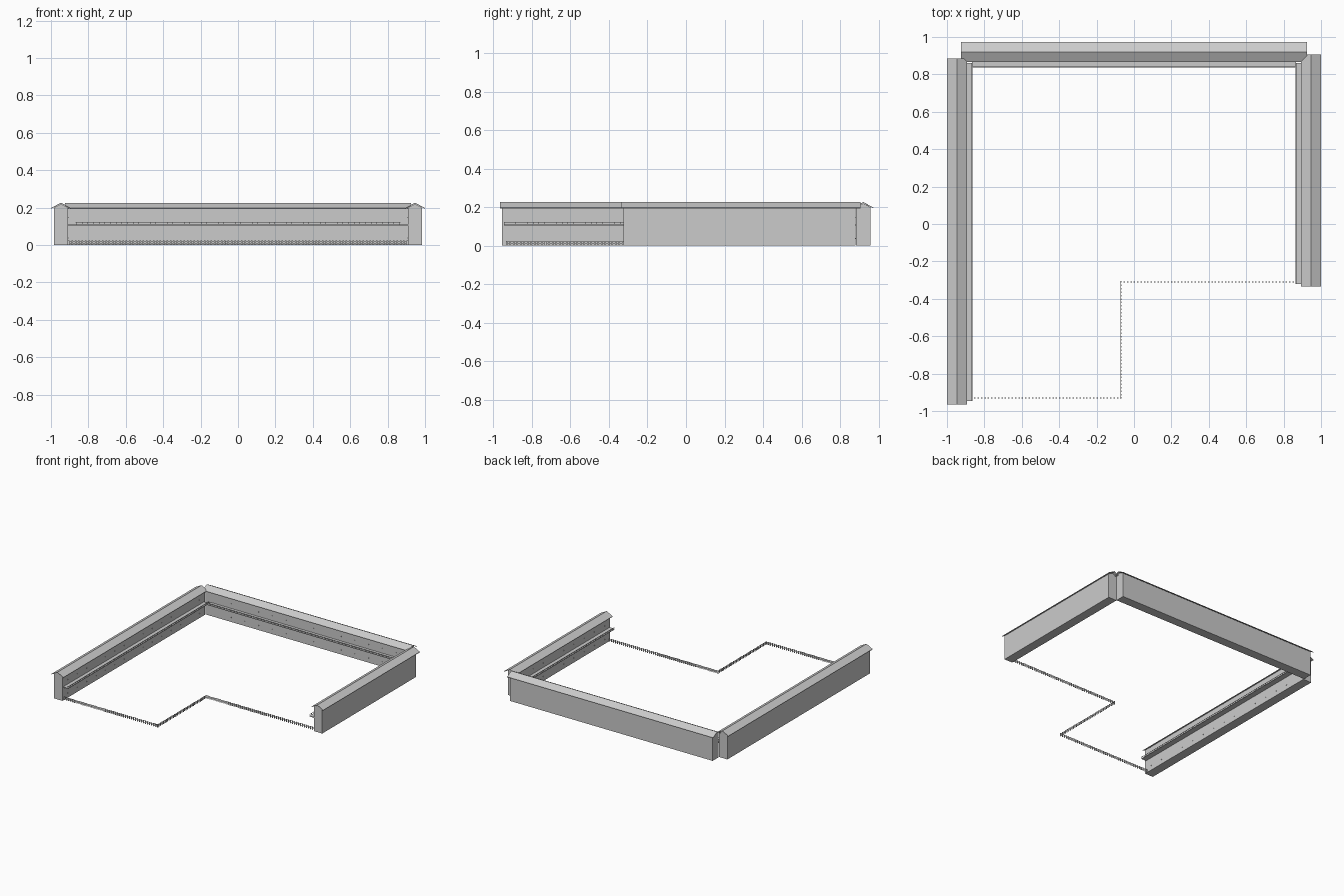
import bpy, bmesh
from mathutils import Matrix, Vector

if "Cube" in bpy.data.objects:
    bpy.data.objects.remove(bpy.data.objects["Cube"])


def make_object(name, bm, matrix=None):
    if matrix is not None:
        bm.transform(matrix)
    bmesh.ops.recalc_face_normals(bm, faces=bm.faces[:])
    mesh = bpy.data.meshes.new(name)
    bm.to_mesh(mesh)
    bm.free()
    ob = bpy.data.objects.new(name, mesh)
    bpy.context.collection.objects.link(ob)
    return ob


def box(bm, lo, hi):
    lo, hi = Vector(lo), Vector(hi)
    m = Matrix.Translation((lo + hi) / 2) @ Matrix.Diagonal((*(hi - lo), 1))
    bmesh.ops.create_cube(bm, size=1, matrix=m)


def extrude_profile(bm, profile, y0, y1):
    # closed x-z outline swept along y
    face = bm.faces.new([bm.verts.new((x, y0, z)) for x, z in profile])
    geo = bmesh.ops.extrude_face_region(bm, geom=[face])["geom"]
    bmesh.ops.translate(bm, vec=(0, y1 - y0, 0),
                        verts=[v for v in geo if isinstance(v, bmesh.types.BMVert)])


def wing(name, matrix, wall, roof, deck):
    """Wing along local y, ridge on x = 0, courtyard on the +x side."""
    # two stacked storeys, upper one with gable ends
    bm = bmesh.new()
    box(bm, (-.0375, wall[0], 0), (.0375, wall[1], .105))
    make_object(name + "_lower_storey", bm, matrix)
    bm = bmesh.new()
    extrude_profile(bm, [(-.0375, .105), (.0375, .105), (.0375, .2),
                         (0, .220), (-.0375, .2)], *wall)
    make_object(name + "_upper_storey", bm, matrix)

    # thin pitched roof
    bm = bmesh.new()
    extrude_profile(bm, [(-.0535, .198), (0, .226), (.0535, .198),
                         (.0535, .194), (0, .222), (-.0535, .194)], *roof)
    make_object(name + "_roof", bm, matrix)

    # balcony deck and railing
    bm = bmesh.new()
    box(bm, (.0375, deck[0], .105), (.082, deck[1], .110))
    make_object(name + "_balcony", bm, matrix)
    bm = bmesh.new()
    box(bm, (.079, deck[0], .1195), (.082, deck[1], .122))
    n = int((deck[1] - deck[0]) / .03)
    for i in range(n + 1):
        y = deck[0] + .001 + (deck[1] - deck[0] - .002) * i / n
        box(bm, (.0795, y - .001, .110), (.0815, y + .001, .1195))
    make_object(name + "_railing", bm, matrix)

    # door knobs on both floors
    bm = bmesh.new()
    n = int((deck[1] - deck[0]) / .12)
    for i in range(n):
        y = deck[0] + (deck[1] - deck[0]) * (i + .5) / n
        for z in (.035, .145):
            box(bm, (.0375, y - .002, z), (.0405, y + .002, z + .005))
    make_object(name + "_door_knobs", bm, matrix)


# three wings round the courtyard
wing("left_wing", Matrix.Translation((-.9465, 0, 0)),
     (-.955, .875), (-.965, .885), (-.945, .862))
wing("right_wing", Matrix.Translation((.9465, 0, 0)) @ Matrix.Diagonal((-1, 1, 1, 1)),
     (-.325, .88), (-.335, .905), (-.32, .862))
wing("back_wing", Matrix.Translation((0, .92, 0)) @ Matrix.Rotation(-1.5707963, 4, 'Z'),
     (-.91, .91), (-.925, .925), (-.865, .865))


def fence(name, start, end):
    # low picket fence with two rails
    a, b = Vector((*start, 0)), Vector((*end, 0))
    d = b - a
    length = d.length
    bm = bmesh.new()
    for z in (.009, .019):
        box(bm, (0, -.001, z), (length, .001, z + .003))
    n = int(length / .018)
    for i in range(n + 1):
        x = length * i / n
        box(bm, (x - .004, -.002, 0), (x + .004, .002, .024))
    turn = Vector((1, 0, 0)).rotation_difference(d.normalized()).to_matrix().to_4x4()
    make_object(name, bm, Matrix.Translation(a) @ turn)


path = [(-.905, -.93), (-.07, -.93), (-.07, -.31), (.905, -.31)]
for label, p, q in zip(("front", "middle", "side"), path, path[1:]):
    fence(label + "_fence", p, q)
